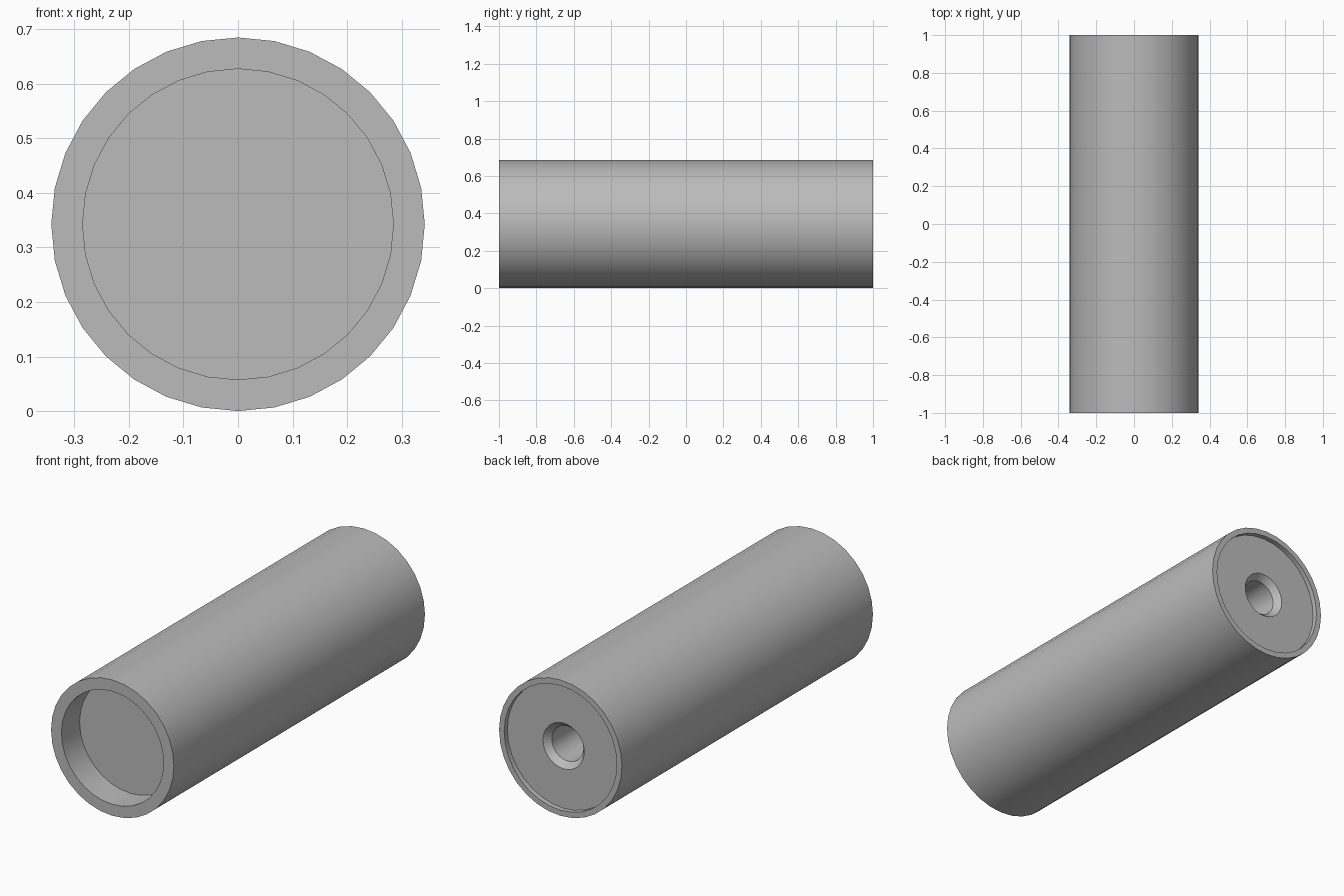
import bpy, bmesh
from math import cos, sin, tau

if "Cube" in bpy.data.objects:
    bpy.data.objects.remove(bpy.data.objects["Cube"])

SIDES = 32
RADIUS = 0.3425

# Half section as (radius, y), from the front pocket floor round to the rear bore end
PROFILE = [
    (0.0, -0.855), (0.285, -0.855),               # front pocket floor
    (0.285, -1.0), (RADIUS, -1.0),                # front rim
    (RADIUS, 1.0), (0.314, 1.0),                  # outer wall, rear rim
    (0.314, 0.975), (0.115, 0.975),               # rear recess
    (0.088, 0.943), (0.088, 0.4), (0.0, 0.4),     # countersunk bore
]


def lathe_y(name, profile, sides, height):
    """Revolve a (radius, y) profile around a y-parallel axis."""
    bm = bmesh.new()
    rings = []
    for r, y in profile:
        count = sides if r > 0 else 1
        rings.append([bm.verts.new((r * sin(tau * i / sides), y,
                                    height + r * cos(tau * i / sides)))
                      for i in range(count)])
    for a, b in zip(rings, rings[1:]):
        if len(a) == 1:
            bm.faces.new(b)
        elif len(b) == 1:
            bm.faces.new(a)
        else:
            for i in range(sides):
                j = (i + 1) % sides
                bm.faces.new((a[i], a[j], b[j], b[i]))
    # drop the axis points: the flat ends are single polygons
    bmesh.ops.delete(bm, geom=[v for v in bm.verts if not v.link_faces], context='VERTS')
    bmesh.ops.recalc_face_normals(bm, faces=bm.faces)
    mesh = bpy.data.meshes.new(name)
    bm.to_mesh(mesh)
    bm.free()
    obj = bpy.data.objects.new(name, mesh)
    bpy.context.collection.objects.link(obj)
    return obj


# Tube body with front pocket and rear bore
tube = lathe_y("tube_body", PROFILE, SIDES, RADIUS)
bpy.context.view_layer.objects.active = tube
tube.select_set(True)
bpy.ops.object.shade_smooth_by_angle(angle=0.52)

# Mid-grey finish
grey = bpy.data.materials.new("mid_grey")
grey.diffuse_color = (0.5, 0.5, 0.5, 1.0)
grey.use_nodes = True
grey.node_tree.nodes["Principled BSDF"].inputs["Base Color"].default_value = grey.diffuse_color
tube.data.materials.append(grey)
